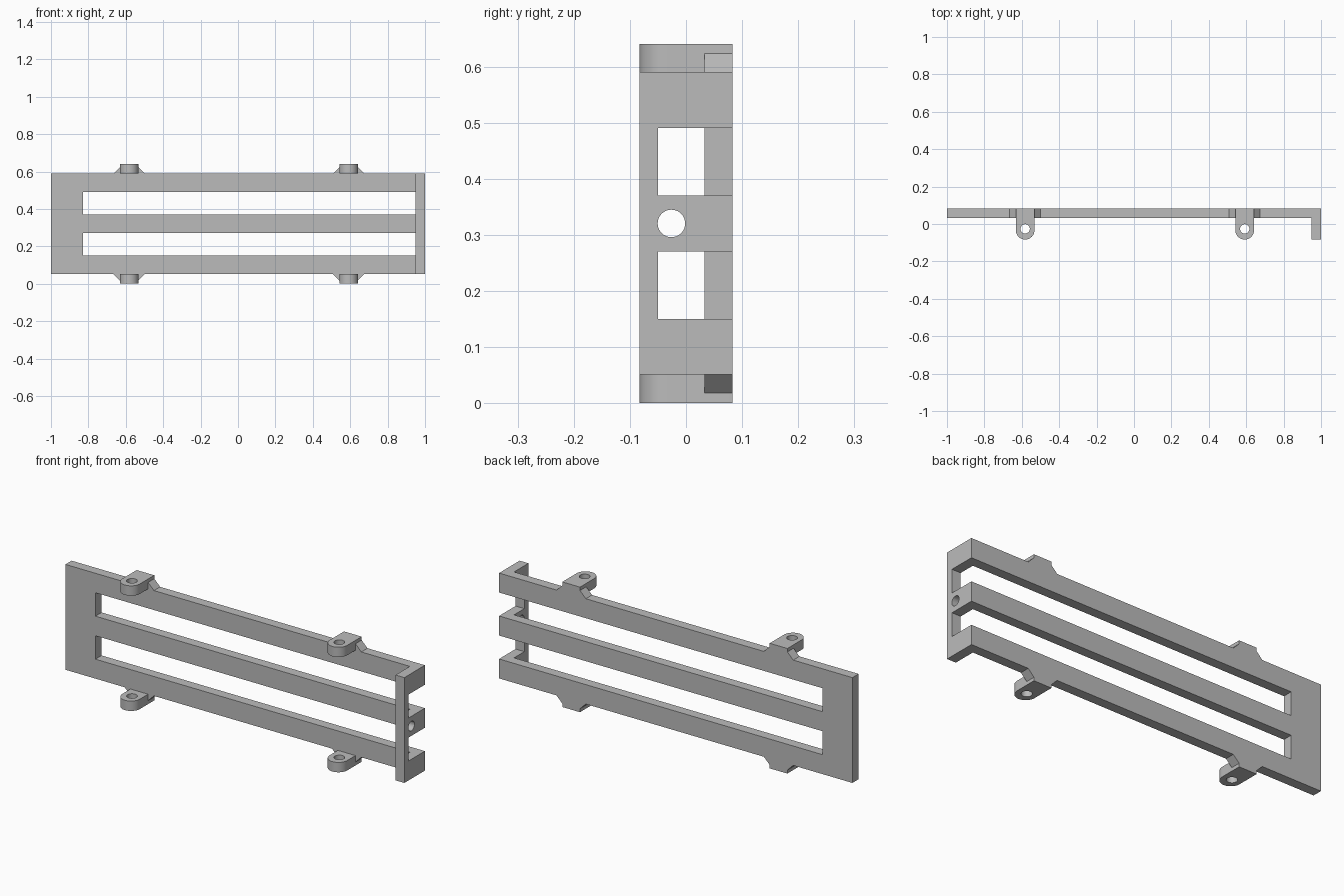
import bpy
import bmesh
from math import pi, cos, sin
from mathutils import Vector

if "Cube" in bpy.data.objects:
    bpy.data.objects.remove(bpy.data.objects["Cube"])

# Main dimensions
BACK, FACE, TIP = 0.083, 0.033, -0.083      # y of plate back, plate front, flange edge
LOW, HIGH, MID = 0.051, 0.59, 0.3205        # z of plate bottom, top, centre
LUG_HEIGHT, LUG_RADIUS, GUSSET = 0.0505, 0.05, 0.033

grey = bpy.data.materials.new("plain grey")
grey.use_nodes = True
colour = (0.5, 0.5, 0.5, 1)
grey.diffuse_color = colour
grey.node_tree.nodes["Principled BSDF"].inputs["Base Color"].default_value = colour


def prism(bm, outline, axis, start, end):
    """Extrude a flat outline along an axis; outline holds the other two coordinates."""
    def place(p, d):
        co = list(p)
        co.insert(axis, d)
        return Vector(co)
    face = bm.faces.new([bm.verts.new(place(p, start)) for p in outline])
    moved = bmesh.ops.extrude_face_region(bm, geom=[face])["geom"]
    shift = place((0, 0), end - start)
    bmesh.ops.translate(bm, vec=shift, verts=[v for v in moved if isinstance(v, bmesh.types.BMVert)])


def circle(cx, cy, radius, steps=40):
    return [(cx + radius * cos(2 * pi * i / steps), cy + radius * sin(2 * pi * i / steps))
            for i in range(steps)]


def rectangle(x0, y0, x1, y1):
    return [(x0, y0), (x1, y0), (x1, y1), (x0, y1)]


def make(name, prisms):
    bm = bmesh.new()
    for p in prisms:
        prism(bm, *p)
    bmesh.ops.recalc_face_normals(bm, faces=bm.faces)
    mesh = bpy.data.meshes.new(name)
    bm.to_mesh(mesh)
    bm.free()
    mesh.materials.append(grey)
    obj = bpy.data.objects.new(name, mesh)
    bpy.context.collection.objects.link(obj)
    return obj


def select(obj):
    bpy.ops.object.select_all(action='DESELECT')
    obj.select_set(True)
    bpy.context.view_layer.objects.active = obj


def cut(obj, prisms):
    cutter = make("cutter", prisms)
    cutter.hide_render = True
    mod = obj.modifiers.new("cut", 'BOOLEAN')
    mod.operation, mod.solver, mod.object = 'DIFFERENCE', 'EXACT', cutter
    select(obj)
    bpy.ops.object.modifier_apply(modifier=mod.name)
    bpy.data.objects.remove(cutter)
    bpy.ops.object.shade_smooth_by_angle(angle=pi / 6)


# L-shaped plate and end flange, with two slots running out through the flange
angle_profile = [(-1, FACE), (0.95, FACE), (0.95, TIP), (1, TIP), (1, BACK), (-1, BACK)]
frame = make("slotted_frame", [(angle_profile, 2, LOW, HIGH)])
slot = rectangle(-0.83, -0.05, 1.1, 0.2)
cut(frame, [(slot, 2, MID + s * 0.11 - 0.06, MID + s * 0.11 + 0.06) for s in (-1, 1)])

# Cable hole through the flange
cut(frame, [(circle(-0.026, MID, 0.0245), 0, 0.9, 1.1)])

# Mounting lugs with a rounded tip, a bolt hole and a gusset on either side
for side, x in (("right", -0.582), ("left", 0.592)):
    centre_y = TIP + LUG_RADIUS
    tip = [(x + LUG_RADIUS * cos(pi + pi * i / 24), centre_y + LUG_RADIUS * sin(pi + pi * i / 24))
           for i in range(25)]
    tongue = tip + [(x + LUG_RADIUS, BACK), (x - LUG_RADIUS, BACK)]
    for level, root, up in (("upper", HIGH, 1), ("lower", LOW, -1)):
        parts = [(tongue, 2, root, root + up * LUG_HEIGHT)]
        for s in (-1, 1):
            edge = x + s * LUG_RADIUS
            triangle = [(edge, root), (edge + s * GUSSET, root), (edge, root + up * GUSSET)]
            parts.append((triangle, 1, FACE, BACK))
        lug = make(f"mounting_lug_{level}_{side}", parts)
        cut(lug, [(circle(x, centre_y + 0.007, 0.025), 2, root - 0.1, root + 0.1)])
